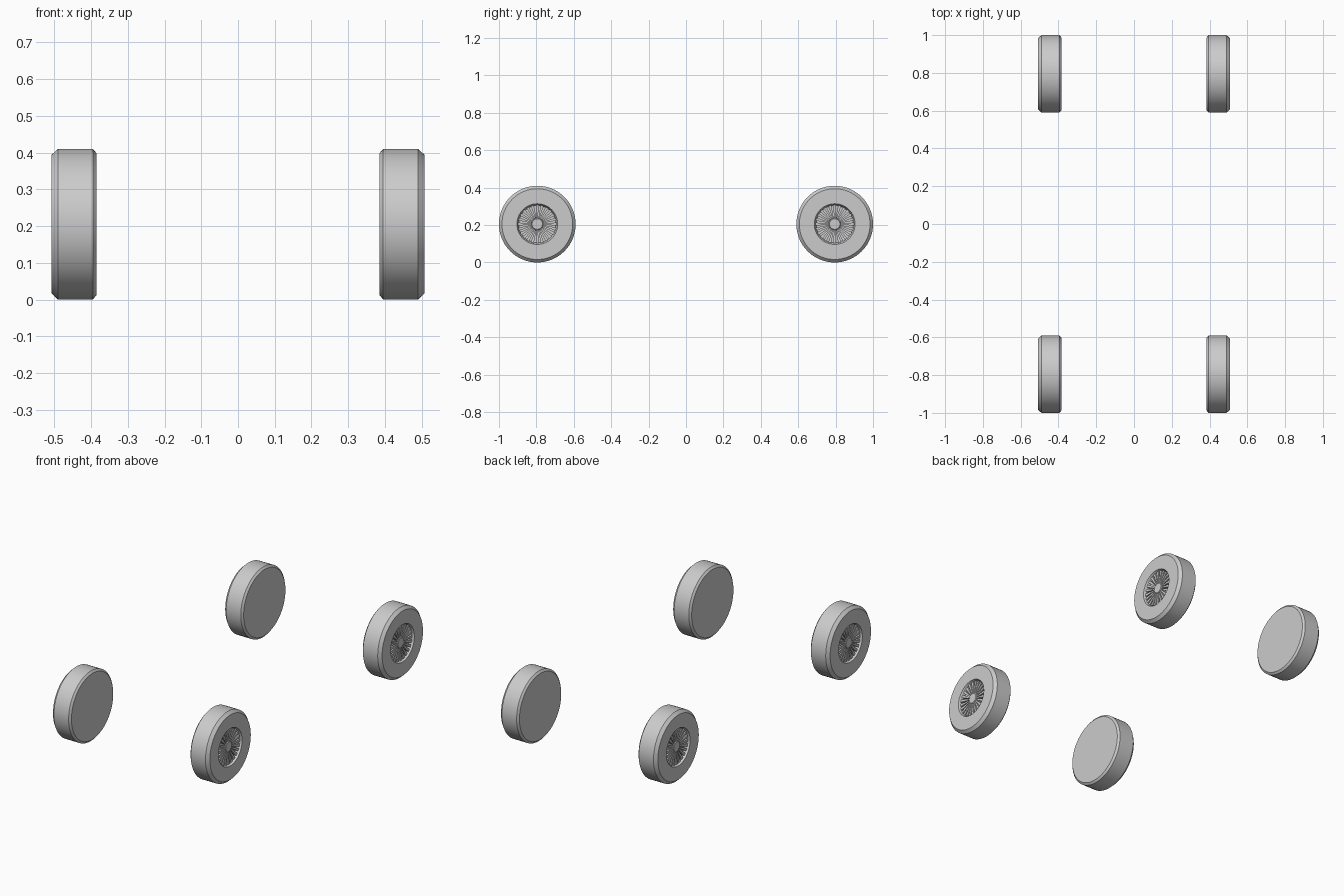
import bpy, bmesh
from math import sin, cos, pi

if "Cube" in bpy.data.objects:
    bpy.data.objects.remove(bpy.data.objects["Cube"])

AXLE_Z = 0.205


def finish(bm, name, side, y):
    bmesh.ops.recalc_face_normals(bm, faces=bm.faces)
    me = bpy.data.meshes.new(name)
    bm.to_mesh(me)
    bm.free()
    ob = bpy.data.objects.new(name, me)
    ob.location = (0, y, AXLE_Z)
    bpy.context.collection.objects.link(ob)
    bpy.ops.object.select_all(action='DESELECT')
    ob.select_set(True)
    bpy.context.view_layer.objects.active = ob
    bpy.ops.object.shade_smooth_by_angle(angle=0.5)
    return ob


def revolve(profile, name, side, y, steps=64):
    # spin an (x, radius) profile around the axle
    bm = bmesh.new()
    pts = [bm.verts.new((side * x, 0, r)) for x, r in profile]
    edges = [bm.edges.new(p) for p in zip(pts, pts[1:])]
    bmesh.ops.spin(bm, geom=pts + edges, cent=(0, 0, 0), axis=(1, 0, 0),
                   angle=2 * pi, steps=steps)
    bmesh.ops.remove_doubles(bm, verts=bm.verts, dist=1e-5)
    return finish(bm, name, side, y)


def spokes(name, side, y, count=24):
    # thin tapered bars fanning out from the hub
    bm = bmesh.new()
    for i in range(count):
        a = 2 * pi * i / count
        layers = []
        for top in (False, True):
            ring = []
            for r, w in ((0.025, 0.0025), (0.102, 0.008)):
                x = (0.492 if r < 0.05 else 0.498) if top else 0.478
                for s in ((-1, 1) if r < 0.05 else (1, -1)):
                    ring.append(bm.verts.new((side * x,
                                              r * cos(a) - s * w * sin(a),
                                              r * sin(a) + s * w * cos(a))))
            layers.append(ring)
        low, high = layers
        bm.faces.new(low)
        bm.faces.new(high)
        for k in range(4):
            n = (k + 1) % 4
            bm.faces.new((low[k], low[n], high[n], high[k]))
    return finish(bm, name, side, y)


# tyre with closed inner face, chamfered shoulders and recessed rim well
TYRE = [(0.385, 0), (0.385, 0.193), (0.395, 0.205), (0.490, 0.205),
        (0.507, 0.189), (0.507, 0.109), (0.481, 0.099), (0.481, 0)]
# hub cap
HUB = [(0.480, 0.032), (0.494, 0.032), (0.497, 0.028), (0.497, 0)]

for side, sname in ((-1, "left"), (1, "right")):
    for y, yname in ((-0.795, "front"), (0.795, "rear")):
        tag = f"{yname}_{sname}"
        revolve(TYRE, f"tyre_{tag}", side, y)
        revolve(HUB, f"hub_{tag}", side, y, 32)
        spokes(f"spokes_{tag}", side, y)
